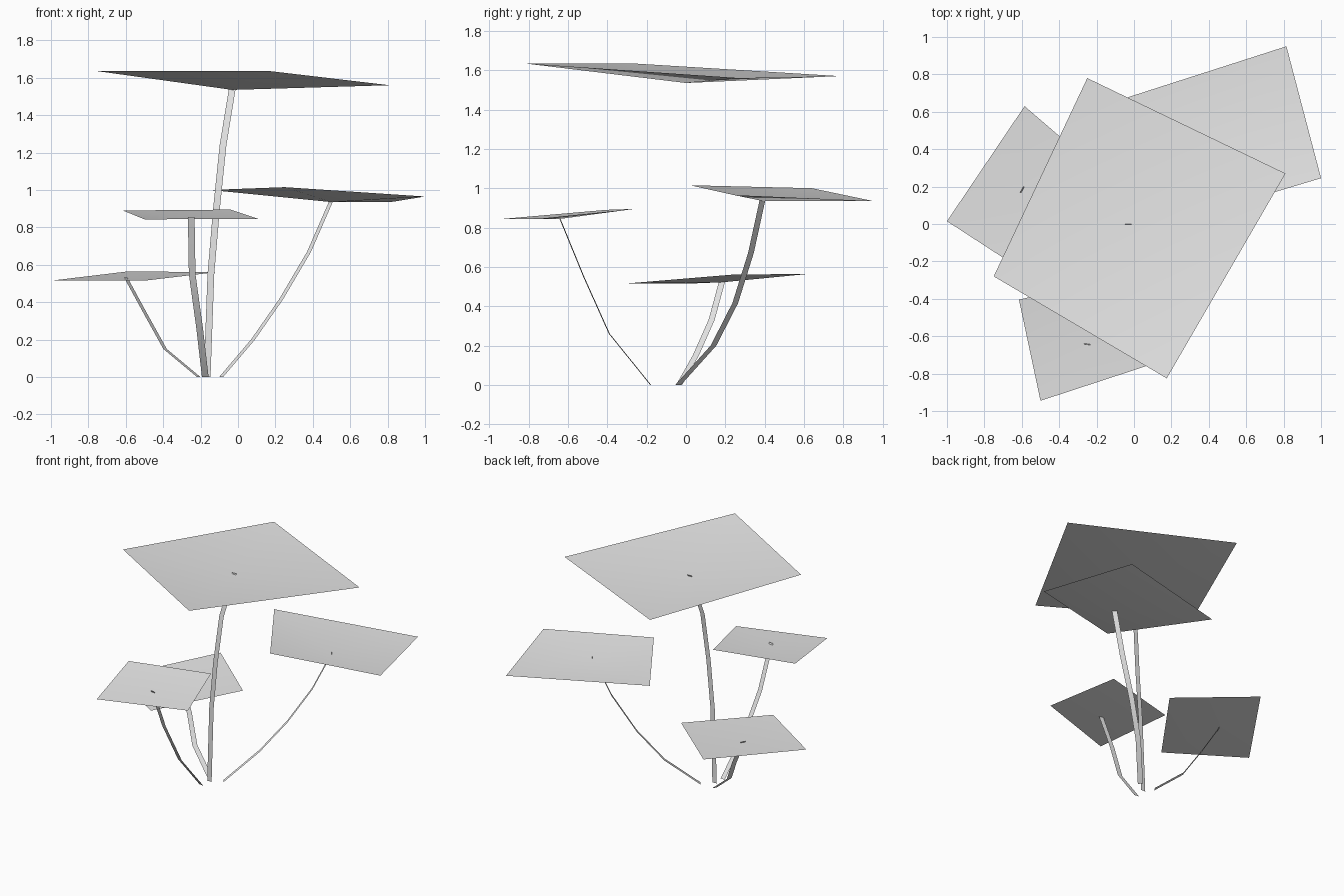
import bpy
from mathutils import Vector

if "Cube" in bpy.data.objects:
    bpy.data.objects.remove(bpy.data.objects["Cube"], do_unlink=True)

GREY = (0.8, 0.8, 0.8, 1.0)
grey = bpy.data.materials.new("light_grey")
grey.use_nodes = True
grey.diffuse_color = GREY
grey.node_tree.nodes["Principled BSDF"].inputs["Base Color"].default_value = GREY


def add_mesh(name, verts, faces):
    mesh = bpy.data.meshes.new(name)
    mesh.from_pydata(verts, [], faces)
    mesh.materials.append(grey)
    mesh.shade_smooth()
    obj = bpy.data.objects.new(name, mesh)
    bpy.context.collection.objects.link(obj)
    return obj


def add_leaf(name, corners, centre):
    """Four-cornered leaf, dipped at the stem; corners run anticlockwise."""
    faces = [(i, (i + 1) % 4, 4) for i in range(4)]
    add_mesh(name, corners + [centre], faces)


def add_stem(name, path, across, width=0.036):
    """Flat ribbon of constant width along a path."""
    side = Vector((*across, 0)).normalized() * width / 2
    verts = []
    for p in path:
        verts += [Vector(p) - side, Vector(p) + side]
    faces = [(2 * i, 2 * i + 1, 2 * i + 3, 2 * i + 2) for i in range(len(path) - 1)]
    add_mesh(name, verts, faces)


# Tall central leaf
add_leaf("top_leaf",
         [(-.75, -.28, 1.635), (.175, -.825, 1.635), (.81, .27, 1.56), (-.25, .78, 1.57)],
         (-.03, 0, 1.535))
add_stem("top_stem",
         [(-.165, -.1, 0), (-.145, -.105, .55), (-.115, -.1, .9),
          (-.08, -.08, 1.24), (-.03, 0, 1.545)], (1, 0))

# Back left leaf
add_leaf("back_left_leaf",
         [(-.15, .64, 1.0), (.25, .02, 1.015), (1.0, .245, .965), (.815, .95, .935)],
         (.5, .39, .935))
add_stem("back_left_stem",
         [(-.09, -.04, 0), (.08, .14, .2), (.23, .25, .415),
          (.38, .33, .67), (.5, .39, .945)], (-.43, .59))

# Front right leaf
add_leaf("front_right_leaf",
         [(-.5, -.945, .843), (.11, -.745, .845), (-.04, -.26, .895), (-.615, -.405, .89)],
         (-.25, -.64, .844))
add_stem("front_right_stem",
         [(-.175, -.18, 0), (-.205, -.39, .26), (-.245, -.52, .55),
          (-.25, -.645, .855)], (1, -.15))

# Back right leaf
add_leaf("back_right_leaf",
         [(-1.0, .015, .515), (-.5, -.31, .515), (-.12, .23, .56), (-.585, .63, .565)],
         (-.6, .19, .522))
add_stem("back_right_stem",
         [(-.21, -.035, 0), (-.39, .05, .15), (-.49, .13, .33),
          (-.6, .185, .532)], (.23, .39))
